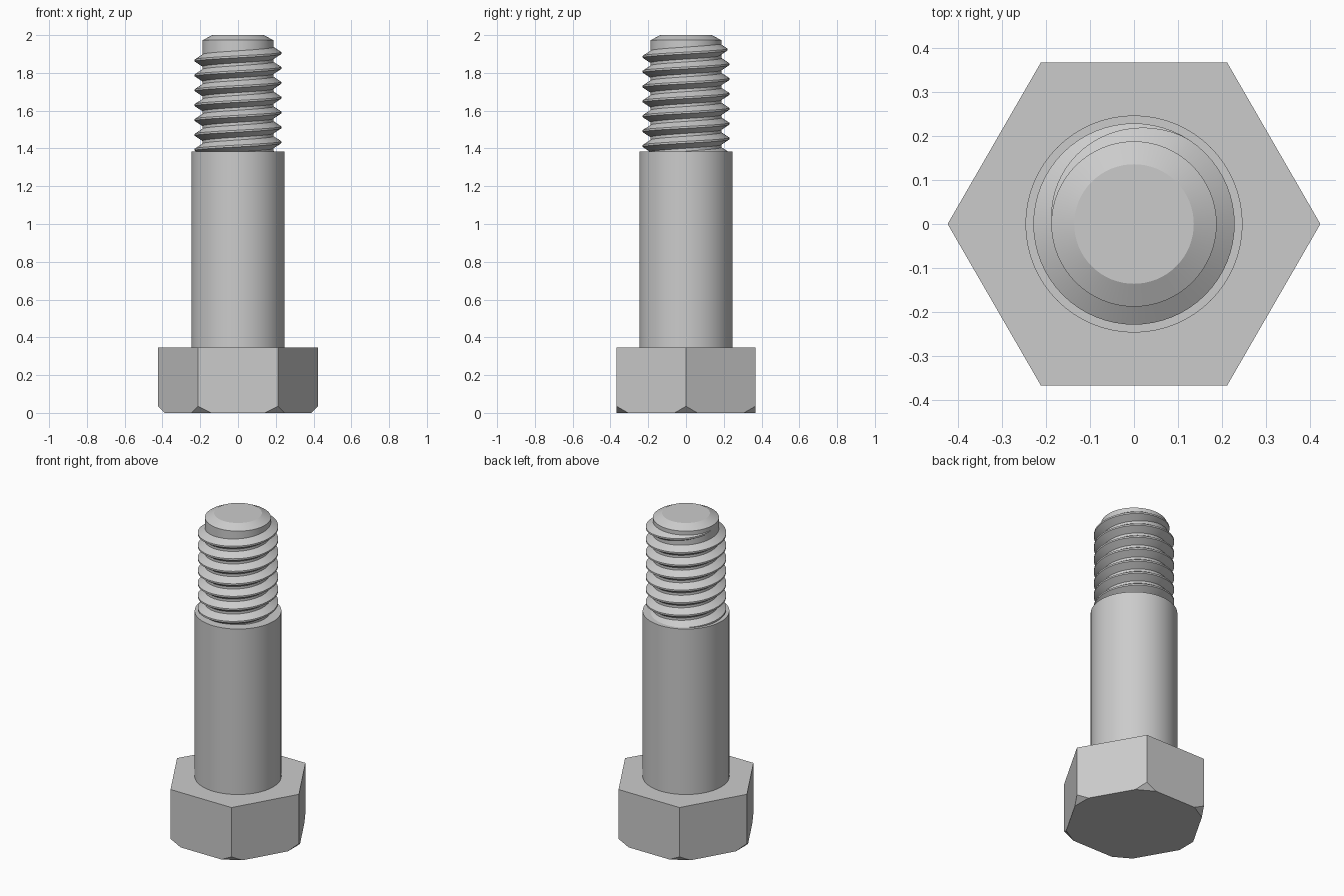
import bpy
import bmesh
from math import sin, cos, tau, pi, radians
from mathutils import Matrix, Vector

cube = bpy.data.objects.get("Cube")
if cube:
    bpy.data.objects.remove(cube, do_unlink=True)

steel = bpy.data.materials.new("grey_steel")
steel.use_nodes = True
GREY = (0.6, 0.6, 0.6, 1)
steel.diffuse_color = GREY
steel.node_tree.nodes["Principled BSDF"].inputs["Base Color"].default_value = GREY


def finish(name, bm, smooth=True):
    """Turn a bmesh into a named, coloured object."""
    bmesh.ops.remove_doubles(bm, verts=bm.verts, dist=1e-5)
    bmesh.ops.recalc_face_normals(bm, faces=bm.faces)
    mesh = bpy.data.meshes.new(name)
    bm.to_mesh(mesh)
    bm.free()
    mesh.materials.append(steel)
    obj = bpy.data.objects.new(name, mesh)
    bpy.context.collection.objects.link(obj)
    if smooth:
        bpy.ops.object.select_all(action='DESELECT')
        obj.select_set(True)
        bpy.context.view_layer.objects.active = obj
        bpy.ops.object.shade_smooth_by_angle(angle=radians(20))
    return obj


def lathe(name, profile, steps=64):
    """Revolve (radius, height) points about the z axis."""
    bm = bmesh.new()
    verts = [bm.verts.new((r, 0, z)) for r, z in profile]
    edges = [bm.edges.new(pair) for pair in zip(verts, verts[1:])]
    bmesh.ops.spin(bm, geom=verts + edges, cent=(0, 0, 0), axis=(0, 0, 1),
                   angle=tau, steps=steps, use_merge=True)
    return finish(name, bm)


# Hexagonal head with its lower corners cut off
HEAD_R, HEAD_H, CUT = 0.424, 0.345, 0.035
bm = bmesh.new()
bmesh.ops.create_cone(bm, cap_ends=True, segments=6, radius1=HEAD_R,
                      radius2=HEAD_R, depth=HEAD_H,
                      matrix=Matrix.Translation((0, 0, HEAD_H / 2))
                      @ Matrix.Rotation(pi / 2, 4, 'Z'))
# Align one corner with the x axis
corner = max(bm.verts, key=lambda v: v.co.x).co
if abs(corner.y) > 0.01:
    bmesh.ops.rotate(bm, verts=bm.verts, matrix=Matrix.Rotation(pi / 6, 3, 'Z'))
for i in range(6):
    out = Vector((cos(i * tau / 6), sin(i * tau / 6), 0))
    bmesh.ops.bisect_plane(bm, geom=bm.verts[:] + bm.edges[:] + bm.faces[:],
                           plane_co=out * (HEAD_R - CUT),
                           plane_no=(out - Vector((0, 0, 1))).normalized(),
                           clear_outer=True)
    bmesh.ops.holes_fill(bm, edges=[e for e in bm.edges if e.is_boundary], sides=0)
finish("hex_head", bm, smooth=False)

# Plain shank and the slimmer core with a chamfered tip
SHOULDER = 1.385
lathe("shank", [(0, 0.3), (0.247, 0.3), (0.247, SHOULDER), (0, SHOULDER)])
lathe("threaded_core", [(0, 1.3), (0.188, 1.3), (0.188, 1.973), (0.136, 2), (0, 2)])

# Right-handed helical thread that fades out near the tip
PITCH, ROOT, CREST, STEPS = 0.0787, 0.18, 0.229, 64
TURNS, FADE = 7.5, 1 / 3
bm = bmesh.new()
rings = []
for i in range(int(TURNS * STEPS) + 1):
    turn = i / STEPS
    angle = turn * tau
    z = 1.905 + PITCH * (turn - 7)
    size = min(1, (TURNS - turn) / FADE)
    top = 0.187 + (CREST - 0.187) * size
    half = 0.006 + 0.031 * size
    section = [(ROOT, -half), (top, -0.005), (top, 0.005), (ROOT, half)]
    rings.append([bm.verts.new((r * cos(angle), r * sin(angle), z + dz))
                  for r, dz in section])
for a, b in zip(rings, rings[1:]):
    for k in range(4):
        n = (k + 1) % 4
        bm.faces.new((a[k], a[n], b[n], b[k]))
for end in (rings[0], rings[-1]):
    bm.faces.new(end)
finish("thread", bm)
